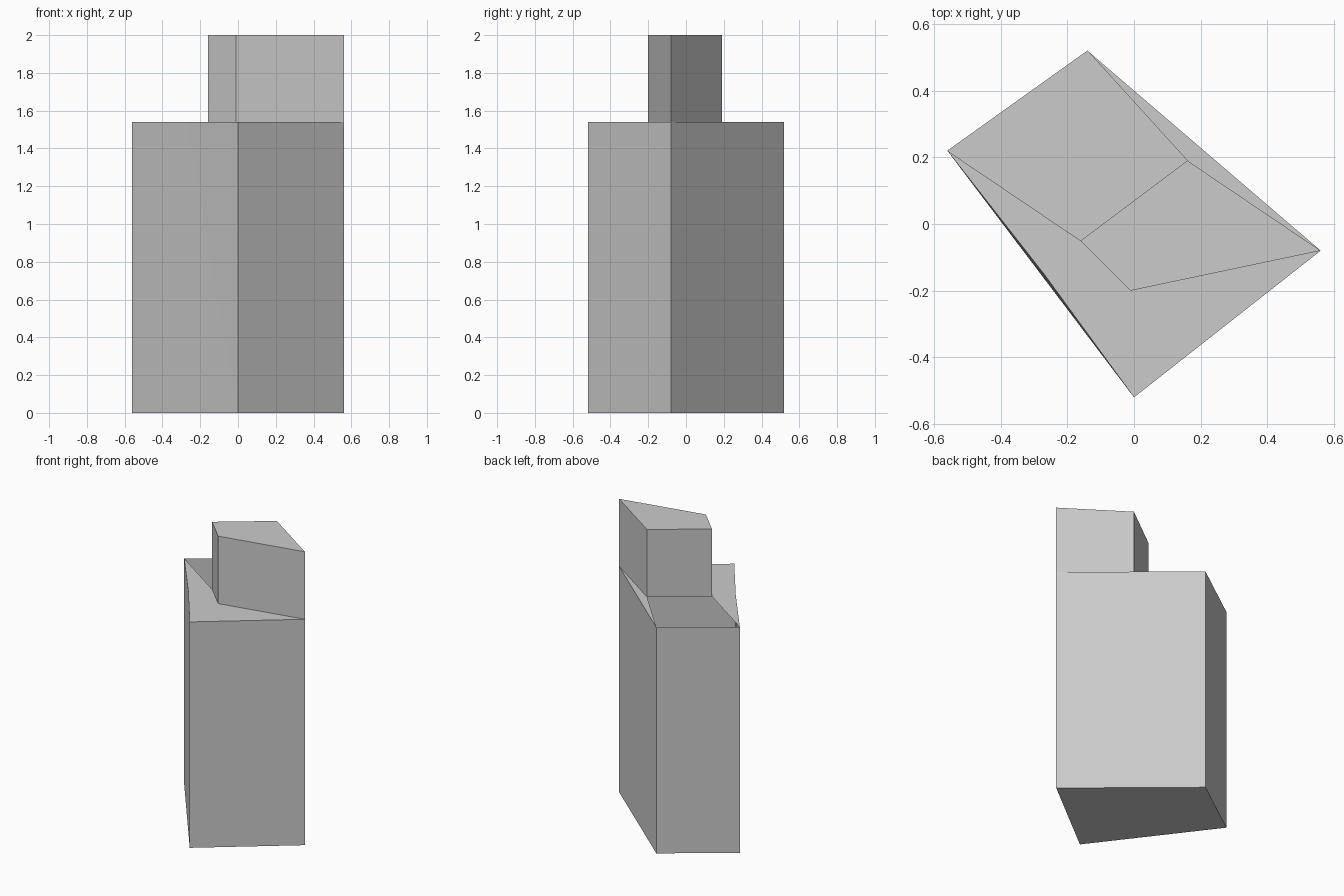
import bpy, bmesh

if "Cube" in bpy.data.objects:
    bpy.data.objects.remove(bpy.data.objects["Cube"])

EAVE, TOP = 1.54, 2.0

# Plan corners, counter-clockwise
west, south, east, north = (-0.56, 0.22), (0.0, -0.52), (0.56, -0.08), (-0.14, 0.52)
dent = (-0.27, -0.15)   # slight inward kink on the west wall's top edge
tower = [(-0.16, -0.05), (-0.01, -0.20), east, (0.16, 0.19)]


def build(name, faces):
    """Each face is a list of (plan point, height); shared corners are welded."""
    bm = bmesh.new()
    verts = {}
    for face in faces:
        corners = []
        for p, z in face:
            if (p, z) not in verts:
                verts[p, z] = bm.verts.new((*p, z))
            corners.append(verts[p, z])
        bm.faces.new(corners)
    mesh = bpy.data.meshes.new(name)
    bm.to_mesh(mesh)
    bm.free()
    obj = bpy.data.objects.new(name, mesh)
    bpy.context.collection.objects.link(obj)


def flat(points, z):
    return [(p, z) for p in points]


def wall(a, b, z0, z1):
    return [(a, z0), (b, z0), (b, z1), (a, z1)]


# Main block: floor, three plain walls and the kinked west wall
plan = [west, south, east, north]
build("main_block", [
    flat(plan[::-1], 0),
    wall(south, east, 0, EAVE),
    wall(east, north, 0, EAVE),
    wall(north, west, 0, EAVE),
    [(west, 0), (south, 0), (dent, EAVE)],
    [(south, 0), (south, EAVE), (dent, EAVE)],
    [(west, EAVE), (west, 0), (dent, EAVE)],
])

# Lower roof: two pieces, leaving the north-west bay open
build("lower_roof", [
    flat([west, dent, south, east, tower[1], tower[0]], EAVE),
    flat([east, north, tower[3]], EAVE),
])

# Upper block: walls around and a flat top
build("upper_block", [wall(a, b, EAVE, TOP) for a, b in zip(tower, tower[1:] + tower[:1])]
      + [flat(tower, TOP)])
